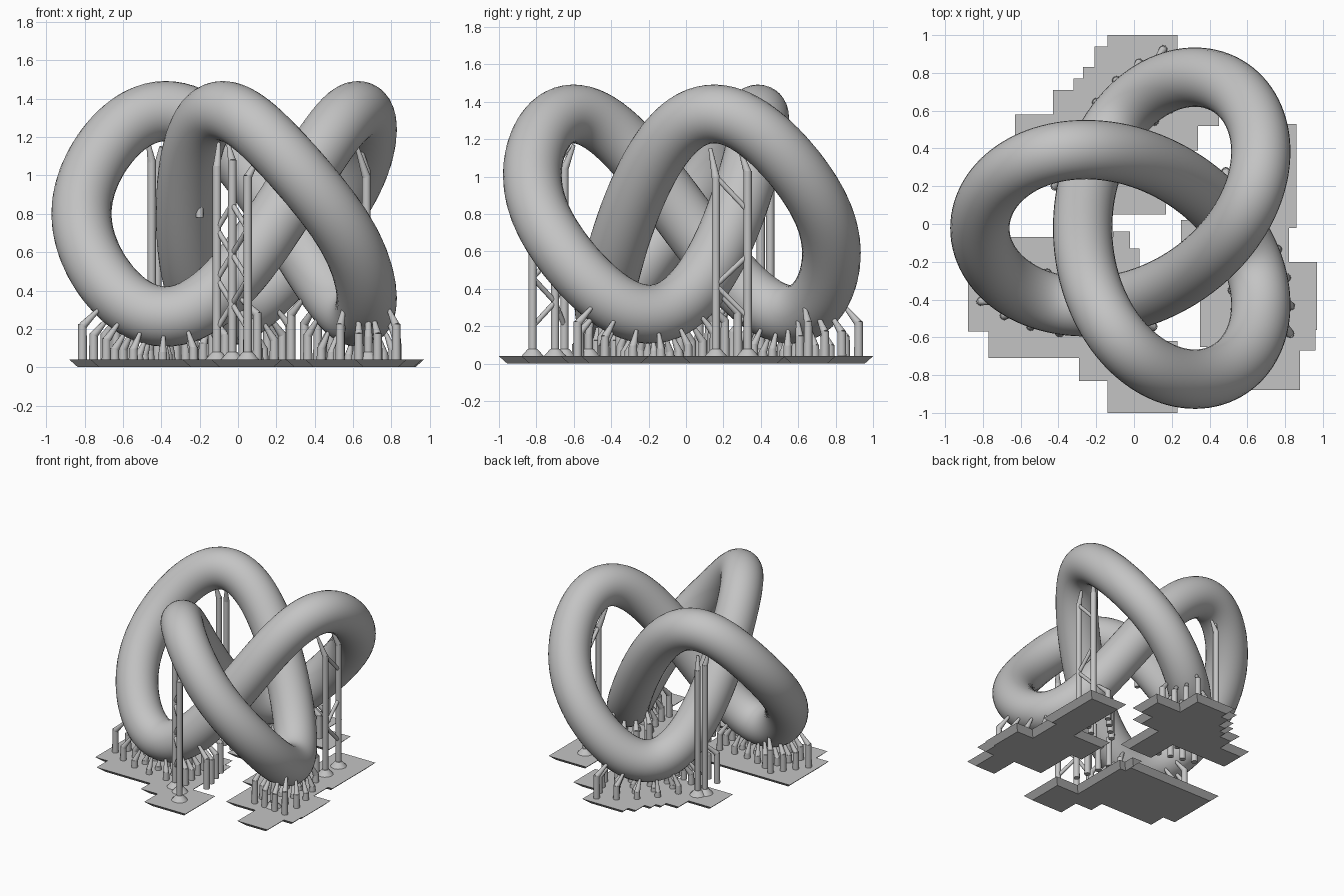
import bpy, bmesh, math
from mathutils import Vector

cube = bpy.data.objects.get("Cube")
if cube:
    bpy.data.objects.remove(cube, do_unlink=True)

grey = bpy.data.materials.new("plain_grey")
grey.use_nodes = True
grey.diffuse_color = (0.55, 0.55, 0.55, 1)
grey.node_tree.nodes["Principled BSDF"].inputs["Base Color"].default_value = (0.55, 0.55, 0.55, 1)

TUBE = 0.157
TOP = 0.04  # raft thickness


def finish(name, bm):
    bmesh.ops.recalc_face_normals(bm, faces=bm.faces)
    mesh = bpy.data.meshes.new(name)
    bm.to_mesh(mesh)
    bm.free()
    obj = bpy.data.objects.new(name, mesh)
    bpy.context.collection.objects.link(obj)
    mesh.materials.append(grey)
    return obj


def smooth(obj):
    bpy.ops.object.select_all(action='DESELECT')
    obj.select_set(True)
    bpy.context.view_layer.objects.active = obj
    bpy.ops.object.shade_smooth_by_angle(angle=math.radians(40))


# Centre line of the trefoil knot
def knot_point(t):
    a, b = 0.6, 0.272
    return Vector((0.056 - a * math.cos(2 * t) - b * math.cos(t),
                   -0.022 + a * math.sin(2 * t) - b * math.sin(t),
                   0.8 + 0.517 * (math.sin(3 * t) - 0.14 * math.sin(6 * t))))


# Knot: a round tube swept along the centre line
def build_knot(steps=240, sides=32):
    bm = bmesh.new()
    rings = []
    for i in range(steps):
        t = math.tau * i / steps
        p = knot_point(t)
        along = (knot_point(t + 0.01) - knot_point(t - 0.01)).normalized()
        side = along.cross(Vector((0, 0, 1))).normalized()
        up = side.cross(along)
        angles = [math.tau * k / sides for k in range(sides)]
        rings.append([bm.verts.new(p + TUBE * (side * math.cos(q) + up * math.sin(q)))
                      for q in angles])
    for i in range(steps):
        r, s = rings[i - 1], rings[i]
        for k in range(sides):
            bm.faces.new((r[k - 1], r[k], s[k], s[k - 1]))
    smooth(finish("knot", bm))


# Raft: stepped outline whose sides flare outward towards the top
def build_raft(name, steps, inset=0.045):
    xs, ys = steps[0::2], steps[1::2]
    pts = []
    for i, y in enumerate(ys):
        pts += [Vector((xs[i], y)), Vector((xs[(i + 1) % len(xs)], y))]
    bm = bmesh.new()
    top, low = [], []
    for i, p in enumerate(pts):
        d = (p - pts[i - 1]).normalized() + (pts[(i + 1) % len(pts)] - p).normalized()
        q = p + inset * Vector((-d.y, d.x))
        top.append(bm.verts.new((p.x, p.y, TOP)))
        low.append(bm.verts.new((q.x, q.y, 0)))
    bm.faces.new(top)
    bm.faces.new(low)
    for i in range(len(pts)):
        bm.faces.new((low[i - 1], low[i], top[i], top[i - 1]))
    finish(name, bm)


# Straight or tapered rod between two points
def rod(bm, p, q, r1, r2):
    p, q = Vector(p), Vector(q)
    d = q - p
    if d.length < 0.005:
        return
    turn = d.to_track_quat('Z', 'Y').to_matrix().to_4x4()
    turn.translation = (p + q) / 2
    bmesh.ops.create_cone(bm, cap_ends=True, segments=12, radius1=r1, radius2=r2,
                          depth=d.length, matrix=turn)


# Column: conical foot, straight shaft and leaning pointed tip
def column(bm, x, y, height, tip, foot=0.06):
    rod(bm, (x, y, TOP), (x, y, TOP + 0.04), foot, 0.025)
    rod(bm, (x, y, TOP), (x, y, height), 0.022, 0.022)
    rod(bm, (x, y, height - 0.01), tip, 0.022, 0.01)


def brace(bm, p, q, heights):
    for i, (z1, z2) in enumerate(zip(heights, heights[1:])):
        a, b = (p, q) if i % 2 == 0 else (q, p)
        rod(bm, (*a, z1), (*b, z2), 0.014, 0.014)


# Short bent posts under each low bend of the knot
def build_posts(name, t_low):
    bm = bmesh.new()
    low = knot_point(t_low)
    for i in range(-3, 4):
        t = t_low + 0.085 * i
        c = knot_point(t)
        along = knot_point(t + 0.01) - knot_point(t - 0.01)
        side = along.cross(Vector((0, 0, 1))).normalized()
        for s in (-0.75, -0.25, 0.25, 0.75):
            hit = c + TUBE * (side * s - Vector((0, 0, math.sqrt(1 - s * s))))
            out = hit - low
            out.z = 0
            foot = hit + out * 0.25
            knee = max(TOP + 0.03, hit.z - 0.08)
            rod(bm, (foot.x, foot.y, TOP), (foot.x, foot.y, knee), 0.024, 0.022)
            rod(bm, (foot.x, foot.y, knee - 0.01), hit, 0.022, 0.01)
    smooth(finish(name, bm))


build_knot()

build_raft("front_raft", [-.11, -.07, -.88, -.57, -.77, -.71, -.29, -.83, -.14, -1,
                          .23, -.62, .03, -.13, -.02, -.04])
build_raft("left_raft", [.52, .02, .25, -.3, .35, -.65, .61, -.88, .88, -.67, .96, -.56,
                         .97, -.2, .82, -.02, .86, .53])
build_raft("back_raft", [-.43, .58, -.63, .3, -.13, .05, .17, .39, .34, .52, .45, .8, .23, 1,
                         -.14, .94, -.21, .83, -.27, .77, -.32, .71])

for i, name in enumerate(("front_posts", "left_posts", "back_posts")):
    build_posts(name, math.radians(-35 + 240 * i))

# Front tower: three braced columns
bm = bmesh.new()
a, b, c = (-.11, -.65), (-.03, -.7), (.05, -.82)
column(bm, *a, 1.05, (-.1, -.6, 1.17))
column(bm, *b, 1.08, (-.05, -.62, 1.16))
column(bm, *c, 1.0, (.1, -.77, 1.08))
zigzag = [0.2 + 0.13 * i for i in range(6)]
brace(bm, a, b, zigzag)
brace(bm, c, b, zigzag)
smooth(finish("front_tower", bm))

# Left tower: two braced columns, plus the stout post on the same raft
bm = bmesh.new()
a, b = (.67, .16), (.67, .33)
column(bm, *a, 1.0, (.62, .13, 1.15))
column(bm, *b, 1.03, (.64, .29, 1.14))
brace(bm, b, a, [0.25, 0.42, 0.58])
brace(bm, b, a, [0.82, 1.0])
column(bm, .68, -.52, .16, (.68, -.5, .32))
smooth(finish("left_tower", bm))

# Back columns
bm = bmesh.new()
column(bm, -.45, .4, 1.08, (-.47, .38, 1.18))
column(bm, -.42, .45, 1.05, (-.4, .42, 1.15))
smooth(finish("back_columns", bm))

# Small pin under the inner strand
bm = bmesh.new()
rod(bm, (-.2, -.2, .78), (-.2, -.2, .97), 0.02, 0.02)
rod(bm, (-.2, -.2, .96), (-.2, -.2, 1.06), 0.02, 0.008)
smooth(finish("inner_pin", bm))
